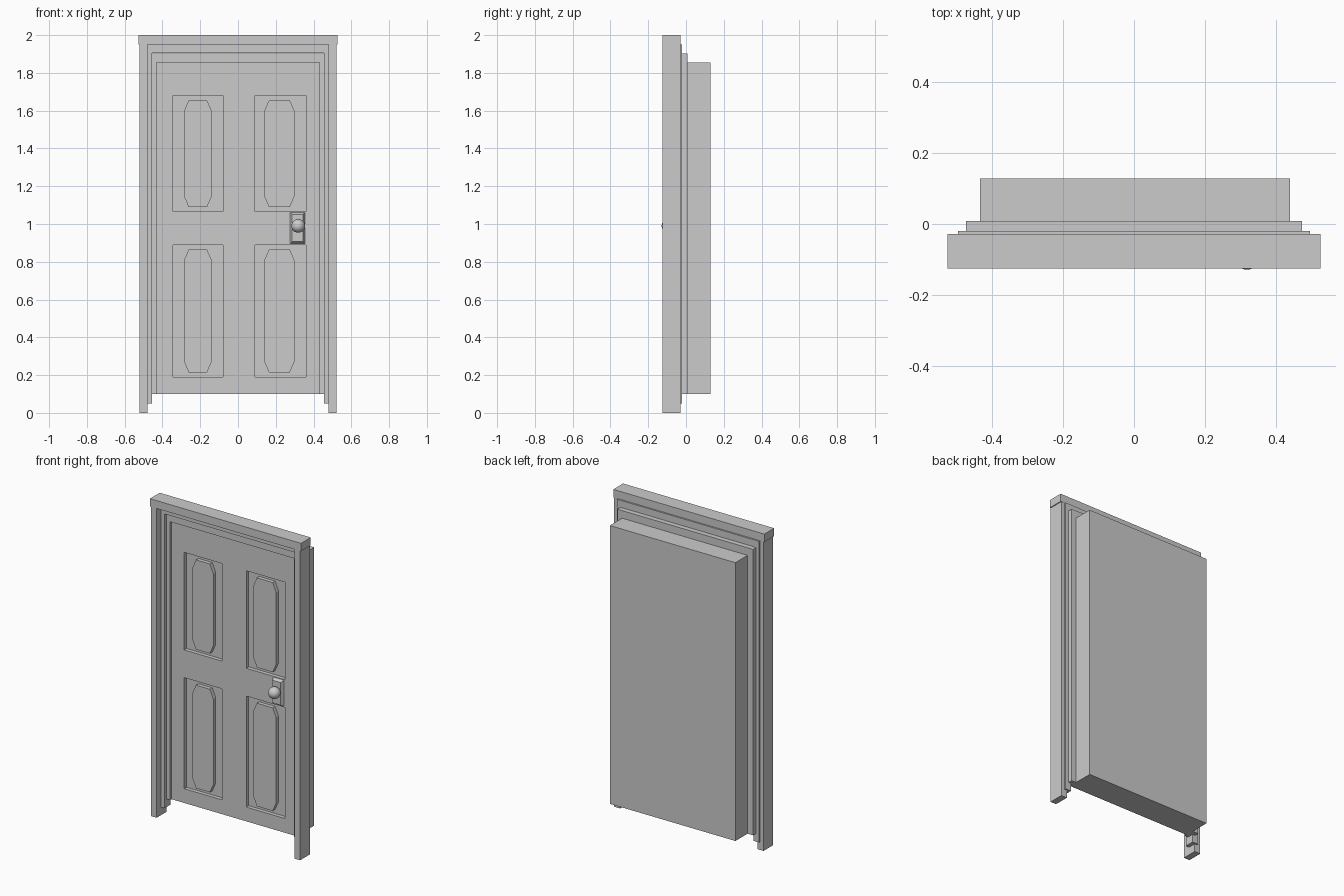
import bpy, bmesh
from mathutils import Matrix

if "Cube" in bpy.data.objects:
    bpy.data.objects.remove(bpy.data.objects["Cube"])


def finish(bm, name):
    bmesh.ops.recalc_face_normals(bm, faces=bm.faces)
    me = bpy.data.meshes.new(name)
    bm.to_mesh(me)
    bm.free()
    ob = bpy.data.objects.new(name, me)
    bpy.context.collection.objects.link(ob)
    return ob


def prism(name, outline, y_front, y_back):
    """Extrude an x-z outline from y_front to y_back."""
    bm = bmesh.new()
    face = bm.faces.new([bm.verts.new((x, y_front, z)) for x, z in outline])
    ext = bmesh.ops.extrude_face_region(bm, geom=[face])
    for v in ext["geom"]:
        if isinstance(v, bmesh.types.BMVert):
            v.co.y = y_back
    return finish(bm, name)


def box(name, x0, x1, y0, y1, z0, z1):
    return prism(name, [(x0, z0), (x1, z0), (x1, z1), (x0, z1)], y0, y1)


def arch(name, xo, xi, z0, zi, zo, y0, y1):
    """Two jambs and a head in one upside-down U."""
    return prism(name, [(-xo, z0), (-xi, z0), (-xi, zi), (xi, zi),
                        (xi, z0), (xo, z0), (xo, zo), (-xo, zo)], y0, y1)


# Outer posts and the cap across them
for side, name in ((-1, "left_post"), (1, "right_post")):
    a, b = sorted((side * 0.48, side * 0.521))
    box(name, a, b, -0.125, -0.029, 0, 1.95)
box("top_cap", -0.527, 0.527, -0.125, -0.028, 1.95, 2.0)

# Stepped inner frames
arch("middle_frame", 0.497, 0.456, 0.05, 1.905, 1.949, -0.08, -0.02)
arch("inner_frame", 0.474, 0.432, 0.10, 1.855, 1.903, -0.06, 0.008)

# Door slab with four recessed panels
FRONT, RECESS = -0.046, -0.022
door = box("door", -0.435, 0.441, FRONT, 0.129, 0.10, 1.855)
columns = [("left", -0.343, -0.08, -0.285, -0.14), ("right", 0.09, 0.36, 0.14, 0.298)]
rows = [("lower", 0.19, 0.89), ("upper", 1.065, 1.68)]
for side, x0, x1, p0, p1 in columns:
    for level, z0, z1 in rows:
        cutter = box(f"{side}_{level}_recess_cutter", x0, x1, -0.2, RECESS, z0, z1)
        mod = door.modifiers.new("recess", "BOOLEAN")
        mod.operation = "DIFFERENCE"
        mod.solver = "EXACT"
        mod.object = cutter
        bpy.context.view_layer.objects.active = door
        bpy.ops.object.modifier_apply(modifier=mod.name)
        bpy.data.objects.remove(cutter)
        # Raised panel with chamfered corners
        b, t, cx, cz = z0 + 0.025, z1 - 0.025, 0.024, 0.055
        prism(f"{side}_{level}_panel",
              [(p0 + cx, b), (p1 - cx, b), (p1, b + cz), (p1, t - cz),
               (p1 - cx, t), (p0 + cx, t), (p0, t - cz), (p0, b + cz)],
              FRONT, RECESS + 0.004)

# Bevelled plate behind the knob
plate = box("knob_plate", 0.272, 0.358, -0.064, -0.04, 0.892, 1.064)
for v in plate.data.vertices:
    if v.co.y < -0.05:
        v.co.x = 0.315 + (v.co.x - 0.315) * 0.65
        v.co.z = 0.978 + (v.co.z - 0.978) * 0.83

# Knob with a short neck
bm = bmesh.new()
bmesh.ops.create_uvsphere(bm, u_segments=24, v_segments=14, radius=0.036,
                          matrix=Matrix.Translation((0.319, -0.093, 0.99))
                          @ Matrix.Rotation(1.5707963, 4, "X"))
bmesh.ops.create_cone(bm, cap_ends=True, segments=16, radius1=0.016, radius2=0.016, depth=0.03,
                      matrix=Matrix.Translation((0.319, -0.065, 0.99))
                      @ Matrix.Rotation(1.5707963, 4, "X"))
knob = finish(bm, "knob")
bpy.ops.object.select_all(action="DESELECT")
knob.select_set(True)
bpy.context.view_layer.objects.active = knob
bpy.ops.object.shade_smooth_by_angle()
